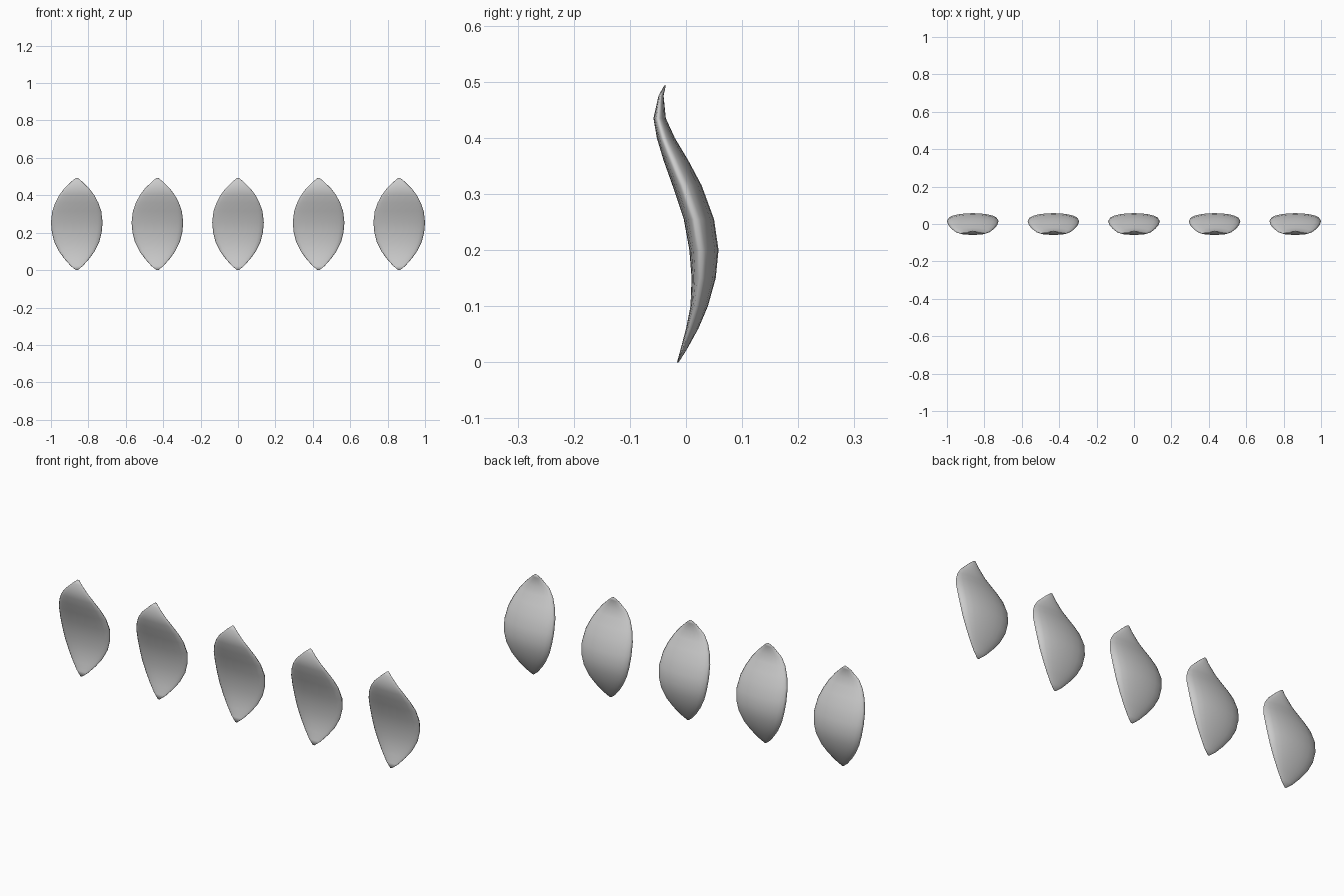
import bpy
from math import sin, cos, pi

if "Cube" in bpy.data.objects:
    bpy.data.objects.remove(bpy.data.objects["Cube"])

# Petal profile rows: height, half width, front y, back y
ROWS = [
    (0.000, 0.005, -0.016, -0.013), (0.022, 0.032, -0.010, 0.001),
    (0.060, 0.066, 0.000, 0.022), (0.100, 0.095, 0.008, 0.039),
    (0.150, 0.120, 0.010, 0.053), (0.200, 0.133, 0.006, 0.058),
    (0.255, 0.138, -0.004, 0.050), (0.315, 0.131, -0.024, 0.028),
    (0.360, 0.115, -0.040, 0.004), (0.400, 0.094, -0.052, -0.020),
    (0.435, 0.068, -0.058, -0.036), (0.475, 0.027, -0.049, -0.040),
    (0.493, 0.005, -0.039, -0.036),
]
SIDES = 20
RIM = 0.35  # where the widest line lies between front and back


def petal_mesh():
    verts, faces = [], []
    for z, half, front, back in ROWS:
        mid = front + (back - front) * RIM
        for k in range(SIDES):
            a = 2 * pi * k / SIDES
            depth = back - mid if sin(a) > 0 else mid - front
            verts.append((half * cos(a), mid + depth * sin(a), z))
    for r in range(len(ROWS) - 1):
        for k in range(SIDES):
            a, b = r * SIDES + k, r * SIDES + (k + 1) % SIDES
            faces.append((a, b, b + SIDES, a + SIDES))
    last = (len(ROWS) - 1) * SIDES
    faces.append(tuple(reversed(range(SIDES))))
    faces.append(tuple(range(last, last + SIDES)))
    me = bpy.data.meshes.new("petal")
    me.from_pydata(verts, [], faces)
    me.shade_smooth()
    return me


# Row of five identical thick, curved petals
mesh = petal_mesh()
for i in range(5):
    ob = bpy.data.objects.new(f"petal_{i + 1}", mesh)
    ob.location.x = (i - 2) * 0.431
    bpy.context.collection.objects.link(ob)
